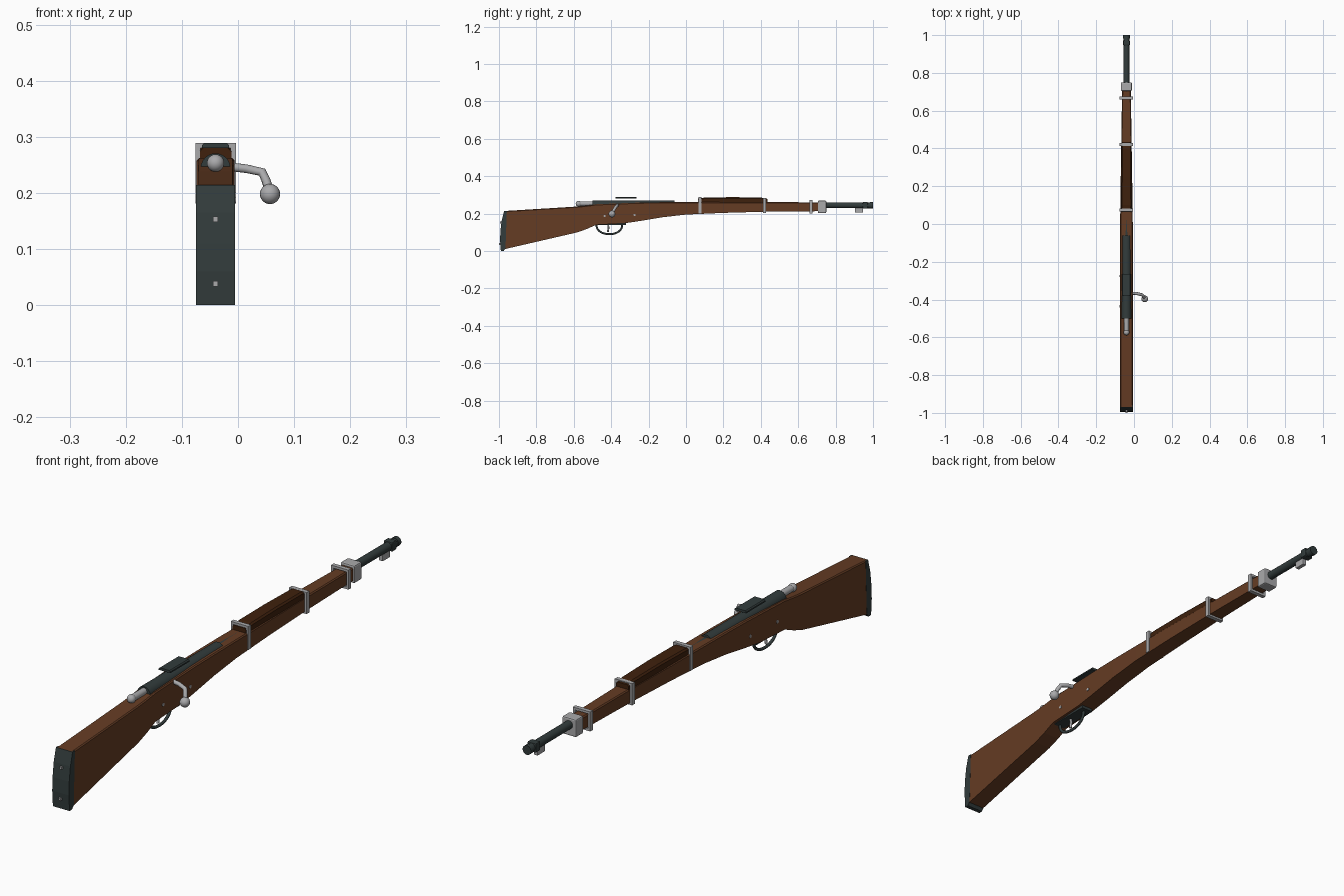
import bpy, bmesh, math
from mathutils import Vector

CX = -0.04  # centre line of the long body

if "Cube" in bpy.data.objects:
    bpy.data.objects.remove(bpy.data.objects["Cube"], do_unlink=True)


def material(name, rgb, metallic=0.0):
    m = bpy.data.materials.new(name)
    m.use_nodes = True
    m.diffuse_color = (*rgb, 1)
    m.node_tree.nodes["Principled BSDF"].inputs["Base Color"].default_value = (*rgb, 1)
    return m


wood = material("brown wood", (0.13, 0.045, 0.017))
dark_wood = material("dark brown wood", (0.05, 0.015, 0.004))
gunmetal = material("dark metal", (0.032, 0.045, 0.045))
silver = material("pale metal", (0.40, 0.40, 0.41))


def finish(name, bm, mat, smooth=False):
    bmesh.ops.recalc_face_normals(bm, faces=bm.faces)
    me = bpy.data.meshes.new(name)
    bm.to_mesh(me)
    bm.free()
    me.materials.append(mat)
    ob = bpy.data.objects.new(name, me)
    bpy.context.collection.objects.link(ob)
    if smooth:
        bpy.ops.object.select_all(action="DESELECT")
        ob.select_set(True)
        bpy.context.view_layer.objects.active = ob
        bpy.ops.object.shade_smooth_by_angle(angle=math.radians(40))
    return ob


def loft(name, stations, mat, chamfer=0.004):
    """Skin chamfer-topped sections given as (y, bottom, top, width)."""
    bm = bmesh.new()
    rings = []
    for y, lo, hi, w in stations:
        h, c = w / 2, chamfer
        section = [(-h, lo), (h, lo), (h, hi - c), (h - c, hi), (c - h, hi), (-h, hi - c)]
        rings.append([bm.verts.new((CX + x, y, z)) for x, z in section])
    for a, b in zip(rings, rings[1:]):
        for i in range(len(a)):
            j = (i + 1) % len(a)
            bm.faces.new((a[i], a[j], b[j], b[i]))
    bm.faces.new(rings[0])
    bm.faces.new(rings[-1])
    return finish(name, bm, mat)


def box(name, x, y, z, mat, bevel=0.0):
    """Box from (min, max) ranges, with x measured from the centre line."""
    bm = bmesh.new()
    bmesh.ops.create_cube(bm, size=1)
    for v in bm.verts:
        v.co = [(r[0] + r[1]) / 2 + c * (r[1] - r[0]) for c, r in zip(v.co, (x, y, z))]
        v.co.x += CX
    if bevel:
        bmesh.ops.bevel(bm, geom=bm.edges[:], offset=bevel, segments=2, profile=0.5, affect="EDGES")
    return finish(name, bm, mat)


def rod(name, start, end, r, mat, sides=20):
    bm = bmesh.new()
    a, b = Vector(start), Vector(end)
    bmesh.ops.create_cone(bm, cap_ends=True, segments=sides, radius1=r, radius2=r, depth=(b - a).length)
    turn = (b - a).to_track_quat("Z", "Y")
    for v in bm.verts:
        v.co = turn @ v.co + (a + b) / 2
    return finish(name, bm, mat, True)


def ball(name, centre, r, mat):
    bm = bmesh.new()
    bmesh.ops.create_uvsphere(bm, u_segments=20, v_segments=12, radius=r)
    bmesh.ops.translate(bm, verts=bm.verts, vec=centre)
    return finish(name, bm, mat, True)


def tube(name, points, r, mat):
    cu = bpy.data.curves.new(name, "CURVE")
    cu.dimensions = "3D"
    cu.bevel_depth, cu.bevel_resolution, cu.use_fill_caps = r, 3, True
    sp = cu.splines.new("POLY")
    sp.points.add(len(points) - 1)
    for p, co in zip(sp.points, points):
        p.co = (*co, 1)
    cu.materials.append(mat)
    ob = bpy.data.objects.new(name, cu)
    bpy.context.collection.objects.link(ob)
    return ob


def band(name, y, lo, hi, half=0.036, t=0.009):
    """Square hoop around the wood."""
    bm = bmesh.new()
    loops = []
    for yy in (y - 0.008, y + 0.008):
        for d in (0, t):
            h = half - d
            corners = [(-h, lo + d), (h, lo + d), (h, hi - d), (-h, hi - d)]
            loops.append([bm.verts.new((CX + x, yy, z)) for x, z in corners])
    outer0, inner0, outer1, inner1 = loops
    for a, b in ((outer0, inner0), (outer1, inner1), (outer0, outer1), (inner0, inner1)):
        for i in range(4):
            j = (i + 1) % 4
            bm.faces.new((a[i], a[j], b[j], b[i]))
    return finish(name, bm, silver)


# Wooden stock and upper handguard
loft("stock", [
    (-0.97, 0.010, 0.214, 0.068), (-0.58, 0.100, 0.238, 0.068),
    (-0.53, 0.118, 0.243, 0.068), (-0.48, 0.140, 0.250, 0.068),
    (-0.33, 0.148, 0.256, 0.068), (-0.25, 0.160, 0.259, 0.068),
    (-0.13, 0.180, 0.261, 0.068), (0.00, 0.195, 0.262, 0.067),
    (0.20, 0.204, 0.262, 0.062), (0.42, 0.210, 0.262, 0.055),
    (0.72, 0.213, 0.260, 0.046)], wood)
loft("handguard", [
    (0.064, 0.245, 0.280, 0.056), (0.10, 0.245, 0.286, 0.058),
    (0.25, 0.245, 0.288, 0.056), (0.40, 0.245, 0.286, 0.053),
    (0.435, 0.245, 0.279, 0.052)], dark_wood, 0.006)

# Curved butt plate, extruded from its side outline
bm = bmesh.new()
outline = [(-0.958, 0.214), (-0.972, 0.214), (-0.985, 0.165), (-0.992, 0.11),
           (-0.994, 0.06), (-0.990, 0.0), (-0.975, 0.0), (-0.965, 0.013)]
face = bm.faces.new([bm.verts.new((CX - 0.0345, y, z)) for y, z in outline])
grown = bmesh.ops.extrude_face_region(bm, geom=[face])["geom"]
bmesh.ops.translate(bm, vec=(0.069, 0, 0), verts=[g for g in grown if isinstance(g, bmesh.types.BMVert)])
finish("butt_plate", bm, gunmetal)
for label, y, z in (("upper", -0.987, 0.153), ("lower", -0.993, 0.038)):
    box(label + "_butt_screw", (-0.0045, 0.0045), (y - 0.007, y + 0.01), (z - 0.0045, z + 0.0045), silver)

# Metal bands and nose cap
band("rear_band", 0.074, 0.200, 0.289)
band("middle_band", 0.420, 0.203, 0.284)
band("front_band", 0.668, 0.200, 0.273)
box("nose_cap", (-0.029, 0.029), (0.705, 0.750), (0.203, 0.269), silver, 0.005)

# Barrel, muzzle and front fittings
rod("barrel", (CX, -0.10, 0.247), (CX, 0.99, 0.244), 0.0155, gunmetal)
rod("muzzle_ring", (CX, 0.983, 0.244), (CX, 1.0, 0.244), 0.0175, gunmetal)
box("front_sight_base", (-0.018, 0.018), (0.945, 0.972), (0.227, 0.262), gunmetal, 0.004)
box("muzzle_lug", (-0.008, 0.008), (0.903, 0.947), (0.205, 0.232), silver, 0.002)

# Receiver and raised plate
rod("receiver", (CX, -0.50, 0.244), (CX, -0.062, 0.244), 0.0265, gunmetal, 24)
loft("raised_plate", [(-0.378, 0.280, 0.289, 0.048), (-0.265, 0.280, 0.289, 0.048)], gunmetal, 0.004)

# Bolt with bent handle
rod("bolt_tail", (CX, -0.572, 0.253), (CX, -0.48, 0.253), 0.0125, silver)
ball("bolt_cap", (CX, -0.574, 0.253), 0.0155, silver)
tube("bolt_handle", [(-0.035, -0.365, 0.249), (0.015, -0.368, 0.243), (0.043, -0.375, 0.237),
                     (0.050, -0.384, 0.222), (0.057, -0.395, 0.200)], 0.008, silver)
ball("bolt_knob", (0.057, -0.396, 0.198), 0.018, silver)

# Trigger group
box("trigger_plate", (-0.024, 0.024), (-0.49, -0.32), (0.138, 0.149), gunmetal)
arc = [math.pi * i / 16 for i in range(17)]
tube("trigger_guard", [(CX, -0.41 - 0.069 * math.cos(a), 0.144 - 0.054 * math.sin(a) ** 0.8)
                       for a in arc], 0.0055, gunmetal)
tube("trigger", [(CX, -0.418, 0.15), (CX, -0.414, 0.125), (CX, -0.418, 0.102)], 0.005, silver)

# Cross screws showing on both sides
for label, y, z in (("front", -0.275, 0.193), ("rear", -0.435, 0.187)):
    rod(label + "_cross_screw", (CX - 0.036, y, z), (CX + 0.036, y, z), 0.006, silver, 12)
